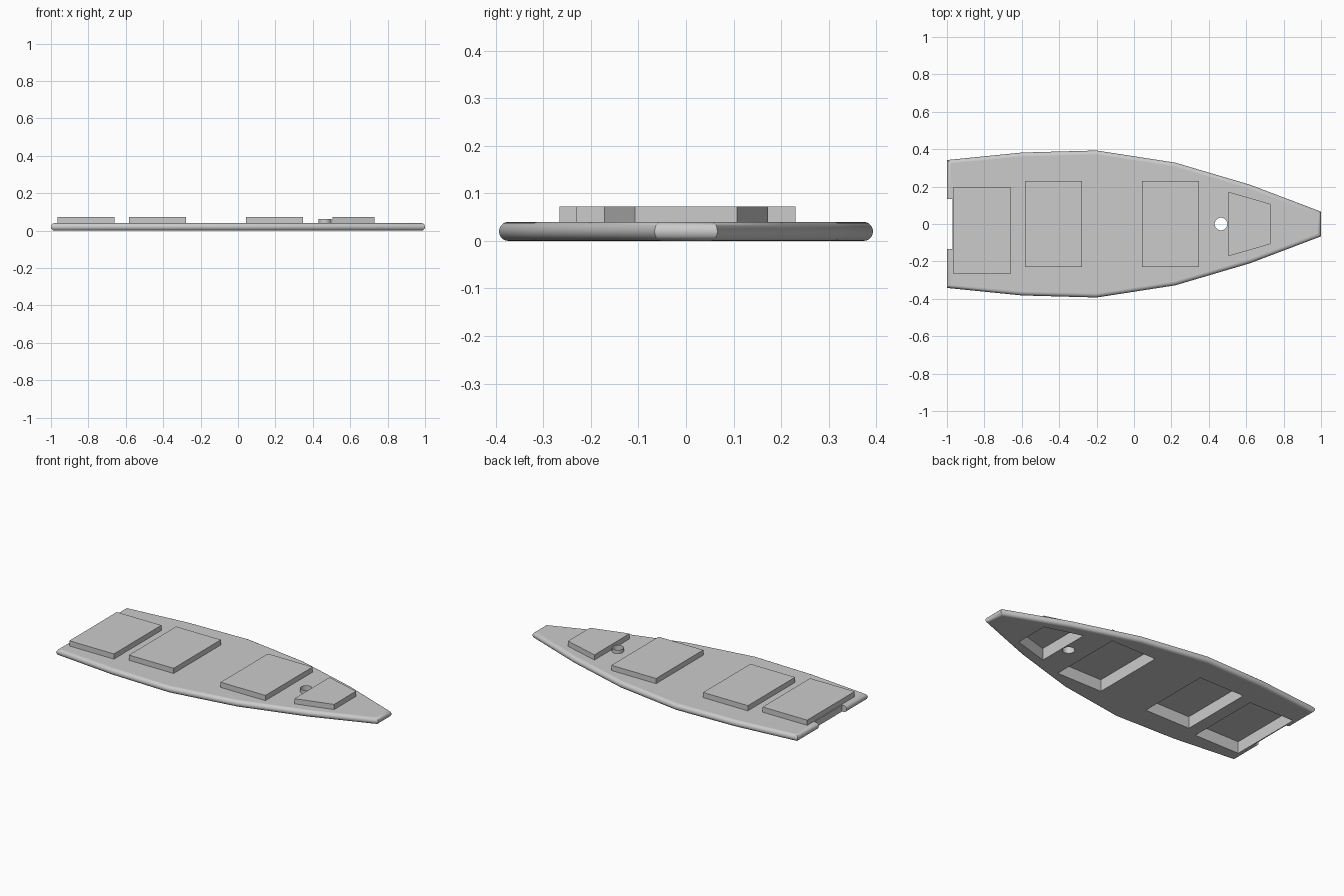
import bpy, bmesh, math
from mathutils import Vector

if "Cube" in bpy.data.objects:
    bpy.data.objects.remove(bpy.data.objects["Cube"])

R = 0.02            # radius of the rounded edge
DECK_Z = 2 * R
HATCH_Z = 0.072


def finish(name, bm, smooth=False):
    me = bpy.data.meshes.new(name)
    bm.to_mesh(me)
    bm.free()
    ob = bpy.data.objects.new(name, me)
    bpy.context.collection.objects.link(ob)
    if smooth:
        bpy.ops.object.select_all(action='DESELECT')
        ob.select_set(True)
        bpy.context.view_layer.objects.active = ob
        bpy.ops.object.shade_smooth_by_angle(angle=math.radians(35))
    return ob


def inward(path, i):
    """Mitred inward offset direction for a counter-clockwise open path."""
    dirs = []
    if i > 0:
        dirs.append((path[i] - path[i - 1]).normalized())
    if i < len(path) - 1:
        dirs.append((path[i + 1] - path[i]).normalized())
    normals = [Vector((-d.y, d.x)) for d in dirs]
    m = sum(normals, Vector((0, 0))).normalized()
    return m / m.dot(normals[0])


def prism_walls(name, loop, top, cap, smooth=False):
    """Hollow raised box or tube through the slab, open underneath."""
    bm = bmesh.new()
    lo = [bm.verts.new((x, y, 0)) for x, y in loop]
    hi = [bm.verts.new((x, y, top)) for x, y in loop]
    n = len(loop)
    for i in range(n):
        j = (i + 1) % n
        bm.faces.new((lo[i], lo[j], hi[j], hi[i]))
    if cap:
        bm.faces.new(hi)
    return finish(name, bm, smooth)


def rect(x0, x1, y0, y1):
    return [(x0, y0), (x1, y0), (x1, y1), (x0, y1)]


# hull outline, from one side of the stern notch round to the other
half = [(-1, 0.135), (-1, 0.342), (-0.6, 0.382), (-0.2, 0.393),
        (0.22, 0.328), (0.62, 0.21), (1, 0.066)]
path = [Vector((x, -y)) for x, y in half] + [Vector(p) for p in reversed(half)]
offsets = [inward(path, i) for i in range(len(path))]

# rounded rim
bm = bmesh.new()
STEPS = 10
rings = []
for k in range(STEPS + 1):
    t = math.pi / 2 - math.pi * k / STEPS
    d, z = R * (1 - math.cos(t)), R + R * math.sin(t)
    rings.append([bm.verts.new((*(p + o * d), z)) for p, o in zip(path, offsets)])
for a, b in zip(rings, rings[1:]):
    for i in range(len(path) - 1):
        bm.faces.new((a[i], b[i], b[i + 1], a[i + 1]))
# rim ends and back wall of the stern notch
nt = [[bm.verts.new((-0.97, y, z)) for z in (DECK_Z, 0)] for y in (-0.135, 0.135)]
bm.faces.new([nt[0][0], nt[0][1]] + [r[0] for r in reversed(rings)])
bm.faces.new([nt[1][1], nt[1][0]] + [r[-1] for r in rings])
bm.faces.new((nt[0][1], nt[0][0], nt[1][0], nt[1][1]))
bmesh.ops.recalc_face_normals(bm, faces=bm.faces[:])
if max(bm.faces, key=lambda f: f.calc_center_median().x).normal.x < 0:
    bmesh.ops.reverse_faces(bm, faces=bm.faces[:])
finish("rounded_rim", bm, True)

# raised hatches and mast collar
hatches = {
    "stern_hatch": rect(-0.964, -0.66, -0.266, 0.197),
    "aft_hatch": rect(-0.583, -0.278, -0.23, 0.23),
    "forward_hatch": rect(0.043, 0.348, -0.23, 0.23),
    "bow_hatch": [(0.504, -0.172), (0.73, -0.107), (0.73, 0.107), (0.504, 0.172)],
}
for name, loop in hatches.items():
    prism_walls(name, loop, HATCH_Z, True)
collar = [(0.465 + 0.034 * math.cos(a), 0.034 * math.sin(a))
          for a in (2 * math.pi * i / 24 for i in range(24))]
prism_walls("mast_collar", collar, 0.062, False, True)

# deck and underside, with openings at the hatches and mast
edge = [tuple(p + o * R) for p, o in zip(path, offsets)]
edge += [(-0.97, 0.135), (-0.97, -0.135)]
for name, z, side in (("deck", DECK_Z, 1), ("underside", 0, -1)):
    bm = bmesh.new()
    for loop in [edge, *hatches.values(), collar]:
        vs = [bm.verts.new((x, y, z)) for x, y in loop]
        for i, v in enumerate(vs):
            bm.edges.new((v, vs[(i + 1) % len(vs)]))
    bmesh.ops.triangle_fill(bm, use_beauty=True, edges=bm.edges[:], normal=(0, 0, side))
    for f in bm.faces:
        f.normal_update()
        if f.normal.z * side < 0:
            f.normal_flip()
    finish(name, bm)
